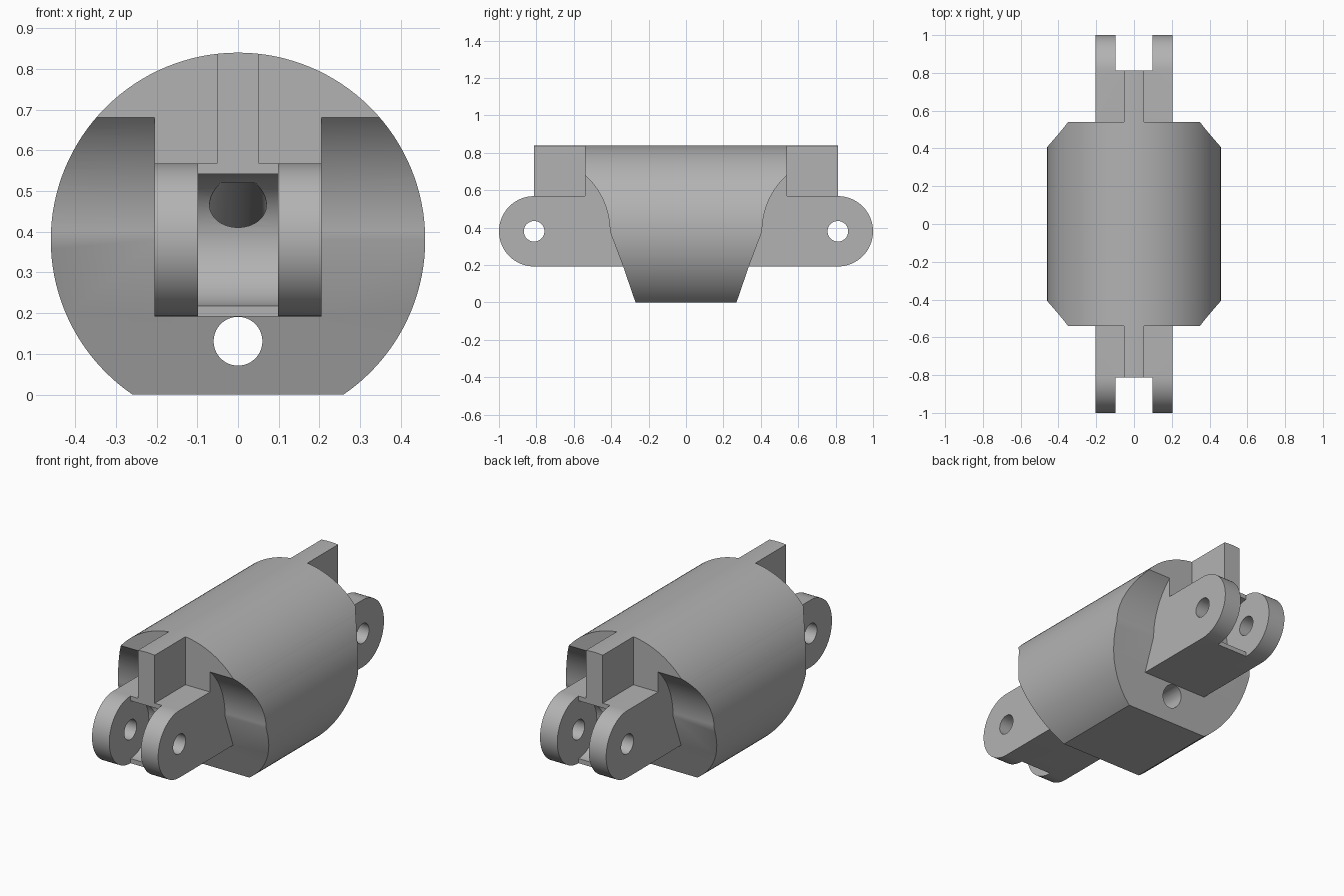
import bpy
import bmesh
from math import sin, cos, pi, atan2, hypot

cube = bpy.data.objects.get("Cube")
if cube:
    bpy.data.objects.remove(cube, do_unlink=True)

PIVOT_Y, PIVOT_Z = 0.812, 0.38
LUG_R, CLEAR_R = 0.188, 0.405
LUG_X = 0.205

grey = bpy.data.materials.new("plain_grey")
grey.use_nodes = True
colour = (0.45, 0.45, 0.45, 1)
grey.diffuse_color = colour
grey.node_tree.nodes["Principled BSDF"].inputs["Base Color"].default_value = colour


def arc(radius, start, end, steps):
    """Points (y, z) around the hinge pivot, angles in units of pi."""
    angles = [pi * (start + (end - start) * i / steps) for i in range(steps + 1)]
    return [(PIVOT_Y + radius * cos(a), PIVOT_Z + radius * sin(a)) for a in angles]


def prism(name, profile, x0, x1):
    """Extrude a (y, z) profile along x."""
    bm = bmesh.new()
    face = bm.faces.new([bm.verts.new((x0, y, z)) for y, z in profile])
    new = bmesh.ops.extrude_face_region(bm, geom=[face])["geom"]
    verts = [v for v in new if isinstance(v, bmesh.types.BMVert)]
    bmesh.ops.translate(bm, verts=verts, vec=(x1 - x0, 0, 0))
    bmesh.ops.recalc_face_normals(bm, faces=bm.faces)
    mesh = bpy.data.meshes.new(name)
    bm.to_mesh(mesh)
    bm.free()
    obj = bpy.data.objects.new(name, mesh)
    bpy.context.collection.objects.link(obj)
    return obj


def box(name, x, y0, y1, z0, z1):
    return prism(name, [(y0, z0), (y1, z0), (y1, z1), (y0, z1)], -x, x)


def cylinder(name, radius, length, location, rotation, sides=64):
    bpy.ops.mesh.primitive_cylinder_add(vertices=sides, radius=radius, depth=length,
                                        location=location, rotation=rotation)
    obj = bpy.context.object
    obj.name = name
    return obj


def combine(target, tool, operation):
    mod = target.modifiers.new(operation.lower(), "BOOLEAN")
    mod.object, mod.operation, mod.solver = tool, operation, "EXACT"
    tool.hide_render = True
    bpy.context.view_layer.update()
    with bpy.context.temp_override(object=target, active_object=target):
        bpy.ops.object.modifier_apply(modifier=mod.name)
    bpy.data.objects.remove(tool, do_unlink=True)


# Full-width block with the side outline: sloped foot, round lugs, upper body
half = [(0.27, 0), (0.336, PIVOT_Z - LUG_R)]
half += arc(LUG_R, -0.5, 0.5, 32) + [(0.54, PIVOT_Z + LUG_R), (0.54, 0.9)]
segment = prism("finger_segment", half + [(-y, z) for y, z in reversed(half)], -0.5, 0.5)

# Hinge clearance either side of the lugs, at both ends
clear = [(1.1, 0.1), (1.1, PIVOT_Z + CLEAR_R)] + arc(CLEAR_R, 0.5, 1, 32)
clear += [(0.336, PIVOT_Z - LUG_R)]
for end in (-1, 1):
    for side in (-1, 1):
        profile = [(end * y, z) for y, z in clear]
        combine(segment, prism("clearance", profile, side * LUG_X, side * 0.6), "DIFFERENCE")

# Stop ridge running along the top over both lugs
combine(segment, box("stop_ridge", 0.052, -0.83, 0.83, 0.46, 0.89), "UNION")

# Round outer shell
combine(segment, cylinder("round_shell", 0.46, 2.4, (0, 0, PIVOT_Z), (pi / 2, 0, 0), 128),
        "INTERSECT")

# Fork slots, round sockets, pin holes and sloping cord tunnels
drop, run = 0.18, 0.73
for end in (-1, 1):
    y0, y1 = sorted((end * PIVOT_Y, end * 1.1))
    combine(segment, box("fork_slot", 0.098, y0, y1, 0.1, 0.95), "DIFFERENCE")
    pivot = (0, end * PIVOT_Y, PIVOT_Z)
    combine(segment, cylinder("socket", 0.162, 0.196, pivot, (0, pi / 2, 0)), "DIFFERENCE")
    combine(segment, cylinder("pin_hole", 0.055, 0.6, pivot, (0, pi / 2, 0), 40), "DIFFERENCE")
    tilt = atan2(-end * run, drop)
    tunnel = cylinder("cord_tunnel", 0.07, hypot(run, drop) + 0.02,
                      (0, end * run / 2, 0.3 + drop / 2), (tilt, 0, 0), 40)
    tunnel.scale.y = 0.7
    combine(segment, tunnel, "DIFFERENCE")

# Straight tendon hole through the foot
combine(segment, cylinder("tendon_hole", 0.06, 2.4, (0, 0, 0.131), (pi / 2, 0, 0), 40),
        "DIFFERENCE")

# Finish
segment.data.materials.clear()
segment.data.materials.append(grey)
for face in segment.data.polygons:
    face.material_index = 0
bpy.ops.object.select_all(action="DESELECT")
segment.select_set(True)
bpy.context.view_layer.objects.active = segment
bpy.ops.object.shade_smooth_by_angle(angle=pi / 7)
